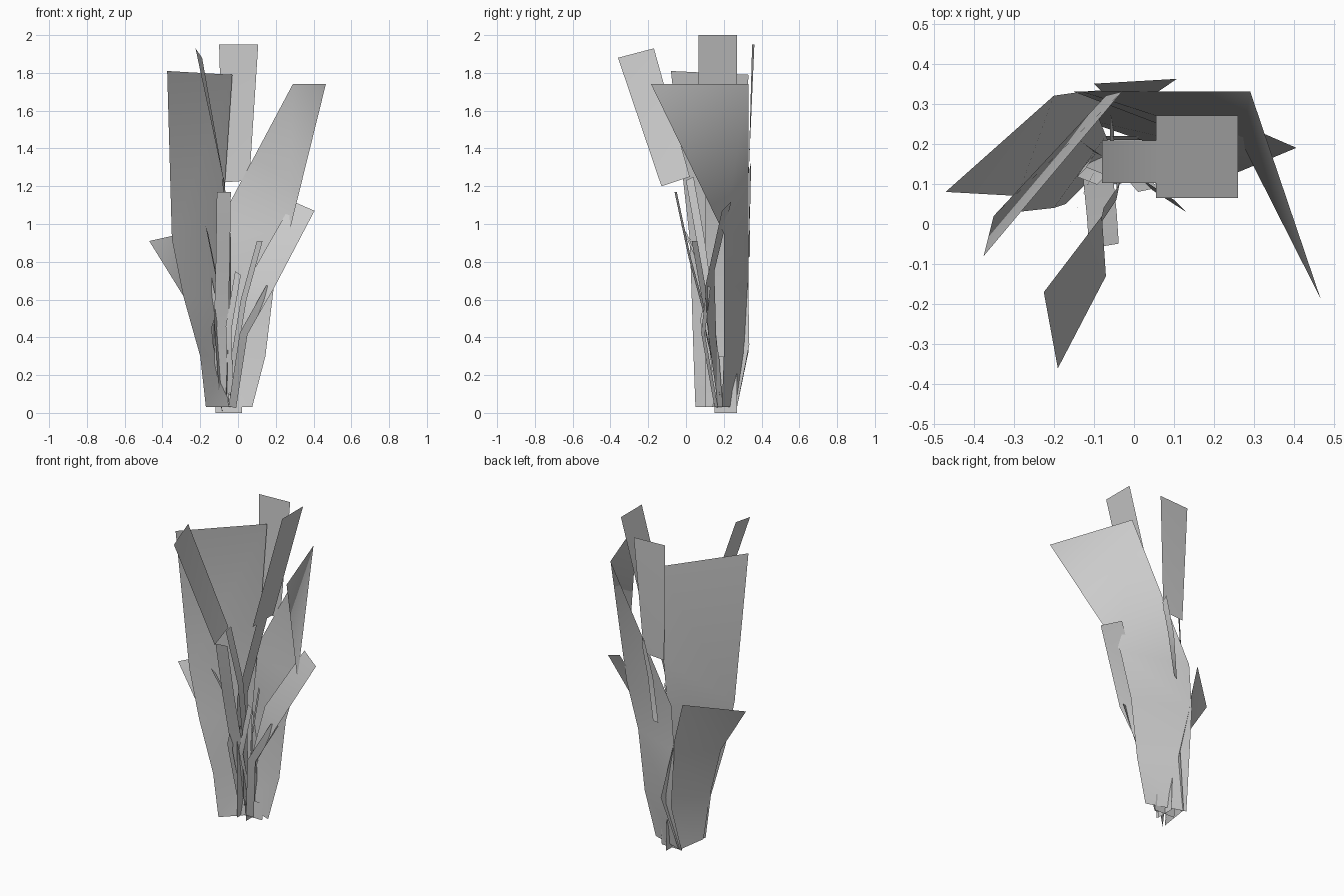
import bpy


def sheet(name, left, right, flip=()):
    """Folded flat leaf card spanned between a left and a right edge.
    Quads are split along one diagonal; segments in flip use the other."""
    verts = [p for pair in zip(left, right) for p in pair]
    faces = []
    for i in range(len(left)-1):
        a, b, c, d = 2*i, 2*i+1, 2*i+3, 2*i+2
        faces += [(a, b, d), (b, c, d)] if i in flip else [(a, b, c), (a, c, d)]
    me = bpy.data.meshes.new(name)
    me.from_pydata(verts, [], faces)
    me.shade_smooth()
    me.update()
    ob = bpy.data.objects.new(name, me)
    bpy.context.collection.objects.link(ob)
    return ob


def strip(name, path, half):
    """Leaf card of constant width: half is the sideways offset vector."""
    left = [tuple(a-b for a, b in zip(p, half)) for p in path]
    right = [tuple(a+b for a, b in zip(p, half)) for p in path]
    return sheet(name, left, right)


# Large outer leaves
sheet("right_back_leaf",
      [(-.16, .27, .03), (-.13, .33, .32), (-.15, .33, .67), (-.13, .33, .95), (.29, .33, 1.74)],
      [(.075, .19, .03), (.145, .20, .30), (.19, .20, .67), (.27, .20, .95), (.465, -.185, 1.74)],
      flip=(3,))
sheet("left_leaf",
      [(-.17, .05, .03), (-.20, .04, .30), (-.29, .03, .62), (-.35, .02, .92), (-.375, -.08, 1.81)],
      [(-.05, .17, .03), (-.07, .22, .30), (-.09, .27, .62), (-.07, .32, 1.20), (-.03, .33, 1.79)])
sheet("left_back_leaf",
      [(-.17, .07, .03), (-.20, .05, .30), (-.29, .07, .62), (-.47, .08, .91)],
      [(-.14, .27, .03), (-.06, .335, .36), (-.13, .33, .65), (-.20, .32, .97)])

# Tall upper blades
sheet("back_blade", [(-.08, .33, 1.22), (-.10, .35, 1.95)],
      [(.06, .33, 1.23), (.107, .362, 1.95)])
sheet("right_blade", [(.055, .065, 1.27), (.26, .065, 2.0)],
      [(.055, .27, 1.27), (.26, .27, 2.0)])
sheet("front_blade", [(-.07, -.13, 1.20), (-.19, -.36, 1.88)],
      [(-.08, .02, 1.25), (-.225, -.17, 1.93)])

# Stems below the blades
strip("right_stem", [(-.08, .155, .03), (-.08, .155, .77), (.055, .155, 1.27)],
      (0, .053, 0))
strip("front_stem", [(-.085, .18, .03), (-.09, .12, .45), (-.08, .02, .82), (-.075, -.055, 1.17)],
      (.037, .006, 0))
strip("base_stem", [(-.05, .21, 0), (-.05, .22, .1)], (.07, 0, 0))
strip("base_cross", [(-.05, .21, 0), (-.06, .21, .3)], (0, .06, 0))

# Short leaves around the middle
sheet("right_short_leaf", [(-.04, .18, .03), (-.02, .16, .4), (.08, .15, .75), (.29, .24, 1.12)],
      [(-.02, .17, .03), (.04, .12, .4), (.19, .10, .66), (.405, .19, 1.07)])
sheet("back_short_leaf", [(-.04, .33, .82), (-.01, .34, 1.1), (.05, .345, 1.33)],
      [(-.01, .34, .83), (.03, .335, 1.1), (.07, .335, 1.28)])
sheet("left_poking_leaf", [(-.10, .18, .3), (-.15, .22, .62), (-.19, .27, .80)],
      [(-.08, .17, .3), (-.11, .19, .57), (-.15, .22, .77)])

# Thin inner leaves: path and half-width direction
thin = [
    ([(-.03, .18, .03), (-.02, .16, .3), (.03, .10, .6), (.115, .045, .91)], (.015, -.015, 0)),
    ([(-.03, .16, .03), (.03, .09, .42), (.17, .12, .67)], (.02, .01, -.005)),
    ([(-.09, .17, .03), (-.12, .09, .47), (-.10, .13, .65), (-.165, -.01, .97)], (.007, .015, -.02)),
    ([(-.09, .19, .03), (-.13, .13, .45), (-.08, .11, .60)], (.012, .012, 0)),
    ([(-.06, .17, .1), (-.04, .12, .6), (-.04, .08, .9), (-.08, .02, 1.24)], (.004, .02, .01)),
    ([(-.04, .18, .1), (-.05, .10, .45), (.0, .12, .74)], (.015, 0, -.01)),
]
for i, (path, half) in enumerate(thin):
    strip(f"thin_leaf_{i+1}", path, half)
